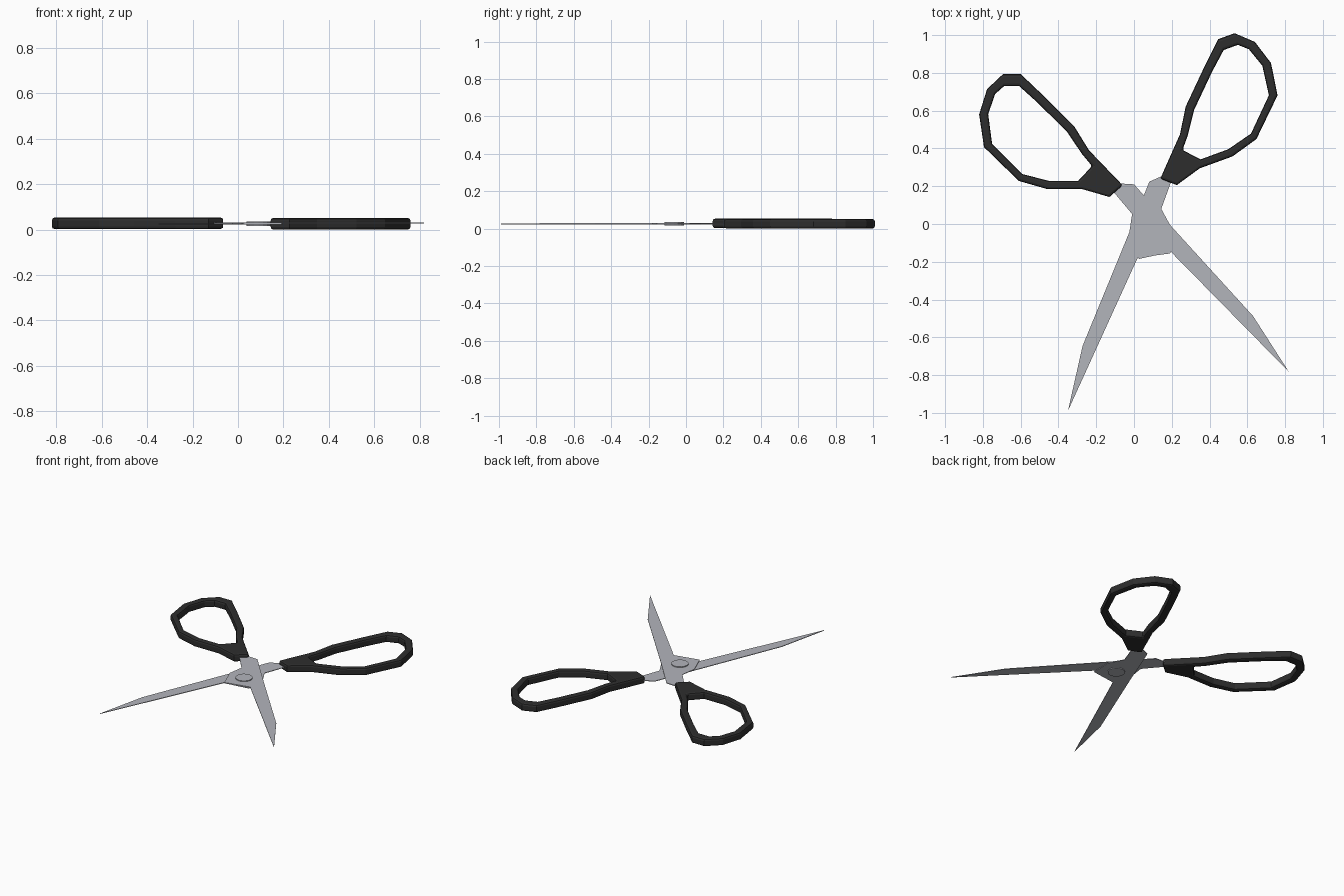
import bpy
import bmesh
import math
from mathutils import Matrix, Vector

if "Cube" in bpy.data.objects:
    bpy.data.objects.remove(bpy.data.objects["Cube"])


def material(name, color):
    mat = bpy.data.materials.new(name)
    mat.diffuse_color = color
    mat.use_nodes = True
    mat.node_tree.nodes["Principled BSDF"].inputs["Base Color"].default_value = color
    return mat


steel = material("light steel", (0.45, 0.46, 0.50, 1))
plastic = material("black plastic", (0.027, 0.027, 0.027, 1))

# Pivot point, and the half turn about the centre line that gives the second half
PIVOT = Vector((0.09, -0.063, 0.0265))
angle = math.radians(100)
axis = Vector((math.cos(angle), math.sin(angle), 0))
FLIP = Matrix.Translation(PIVOT) @ Matrix.Rotation(math.pi, 4, axis) @ Matrix.Translation(-PIVOT)


def add_plate(name, faces, low, high, mat, flipped):
    """Extrude flat polygons sharing corners into one solid plate."""
    bm = bmesh.new()
    corners = {}
    for face in faces:
        for p in face:
            if p not in corners:
                corners[p] = bm.verts.new((p[0], p[1], low))
        bm.faces.new([corners[p] for p in face])
    bmesh.ops.recalc_face_normals(bm, faces=bm.faces)
    grown = bmesh.ops.extrude_face_region(bm, geom=bm.faces[:], use_keep_orig=True)
    top = [g for g in grown["geom"] if isinstance(g, bmesh.types.BMVert)]
    bmesh.ops.translate(bm, verts=top, vec=(0, 0, high - low))
    if flipped:
        bm.transform(FLIP)
    bmesh.ops.recalc_face_normals(bm, faces=bm.faces)
    mesh = bpy.data.meshes.new(name)
    bm.to_mesh(mesh)
    bm.free()
    mesh.materials.append(mat)
    obj = bpy.data.objects.new(name, mesh)
    bpy.context.collection.objects.link(obj)
    return obj


# Blade outline: tang, spine, tip, cutting edge, heel
blade = [(-0.12, 0.18), (-0.08, 0.215), (0.0, 0.21), (0.2, -0.015), (0.63, -0.487),
         (0.82, -0.783), (0.196, -0.148), (0.026, -0.185), (-0.026, -0.053),
         (-0.01, 0.053), (-0.10, 0.16)]

# Finger loop: throat corners, then matching outer and inner rims
throat = [(-0.06, 0.205), (-0.13, 0.143)]
outer = [(-0.275, 0.185), (-0.46, 0.185), (-0.61, 0.228), (-0.794, 0.407), (-0.82, 0.58),
         (-0.778, 0.714), (-0.693, 0.794), (-0.60, 0.794), (-0.48, 0.68), (-0.317, 0.518),
         (-0.238, 0.39)]
inner = [(-0.296, 0.228), (-0.45, 0.228), (-0.593, 0.265), (-0.751, 0.423), (-0.772, 0.582),
         (-0.735, 0.688), (-0.688, 0.73), (-0.608, 0.73), (-0.508, 0.64), (-0.354, 0.487),
         (-0.275, 0.37)]
crotch = (-0.222, 0.307)
loop = [(outer[i], outer[i + 1], inner[i + 1], inner[i]) for i in range(len(outer) - 1)]
loop.append((*throat, outer[0], inner[0], crotch, inner[-1], outer[-1]))

for side, flipped in (("upper", False), ("lower", True)):
    add_plate(side + "_blade", [blade], 0.027, 0.031, steel, flipped)
    handle = add_plate(side + "_handle", loop, 0.002, 0.053, plastic, flipped)
    bevel = handle.modifiers.new("rounded rim", "BEVEL")
    bevel.width = 0.012
    bevel.segments = 2
    bevel.limit_method = "ANGLE"
    bevel.angle_limit = math.radians(70)

# Pivot screw through both blades
bpy.ops.mesh.primitive_cylinder_add(vertices=16, radius=0.053, depth=0.02, location=PIVOT)
screw = bpy.context.object
screw.name = "pivot_screw"
screw.data.materials.append(steel)
